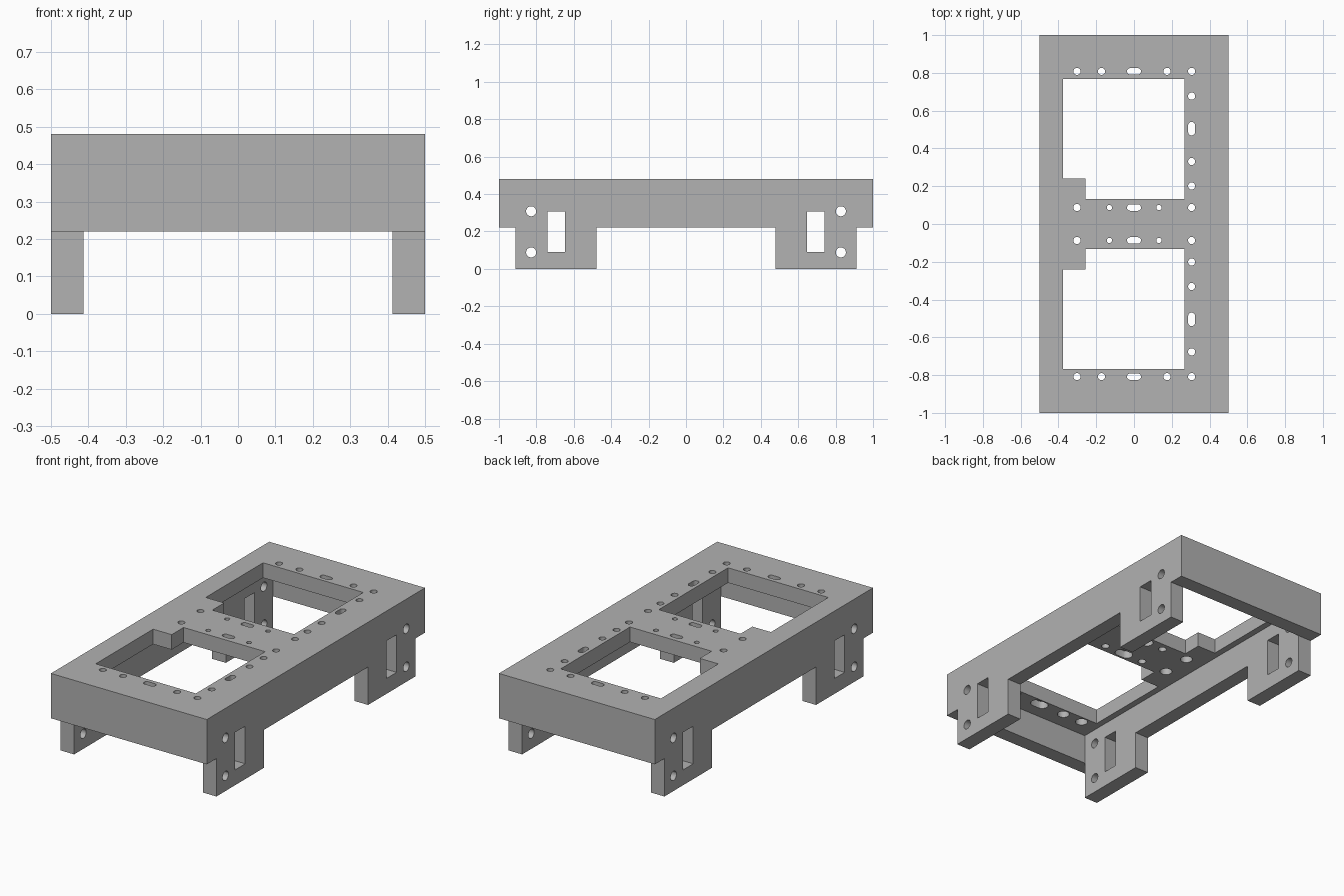
import bpy, bmesh, math

cube = bpy.data.objects.get("Cube")
if cube:
    bpy.data.objects.remove(cube, do_unlink=True)

HEIGHT, SKIRT, PLATE = 0.48, 0.22, 0.393   # top, skirt bottom, plate underside


def prism(bm, outline, axis, lo, hi):
    """Extrude a 2D outline along x (outline in y,z) or z (outline in x,y)."""
    place = (lambda p, h: (h, p[0], p[1])) if axis == "x" else (lambda p, h: (p[0], p[1], h))
    face = bm.faces.new([bm.verts.new(place(p, lo)) for p in outline])
    top = bmesh.ops.extrude_face_region(bm, geom=[face])["geom"]
    shift = (hi - lo, 0, 0) if axis == "x" else (0, 0, hi - lo)
    bmesh.ops.translate(bm, vec=shift, verts=[v for v in top if isinstance(v, bmesh.types.BMVert)])


def rect(a0, a1, b0, b1):
    return [(a0, b0), (a1, b0), (a1, b1), (a0, b1)]


def slot(cx, cy, radius, dx=0, dy=0, n=24):
    """Circle stretched by half lengths dx, dy into a rounded slot."""
    points = []
    for i in range(n):
        t = 2 * math.pi * (i + 0.5) / n
        c, s = math.cos(t), math.sin(t)
        points.append((cx + radius * c + math.copysign(dx, c),
                       cy + radius * s + math.copysign(dy, s)))
    return points


def finish(bm, name):
    bmesh.ops.recalc_face_normals(bm, faces=bm.faces)
    mesh = bpy.data.meshes.new(name)
    bm.to_mesh(mesh)
    bm.free()
    obj = bpy.data.objects.new(name, mesh)
    bpy.context.collection.objects.link(obj)
    return obj


def cut(target, bm, name):
    cutter = finish(bm, name)
    cutter.hide_render = True
    mod = target.modifiers.new(name, "BOOLEAN")
    mod.operation, mod.solver, mod.object = "DIFFERENCE", "EXACT", cutter
    bpy.context.view_layer.objects.active = target
    bpy.ops.object.modifier_apply(modifier=name)
    bpy.data.objects.remove(cutter, do_unlink=True)


# Body: side silhouette with skirt and four legs
half = [(0.478, SKIRT), (0.478, 0), (0.912, 0), (0.912, SKIRT), (1, SKIRT), (1, HEIGHT)]
bm = bmesh.new()
prism(bm, half + [(-y, z) for y, z in reversed(half)], "x", -0.5, 0.5)
frame = finish(bm, "mounting_frame")

# Hollow underside
bm = bmesh.new()
prism(bm, rect(-0.413, 0.413, -0.912, 0.912), "z", -0.1, PLATE)
cut(frame, bm, "hollow")

# Screw holes in the top plate: x, y, radius, half stretch in x and y
holes = []
for x in (-0.302, -0.172, 0.175, 0.305):
    holes.append((x, 0.808, 0.019, 0, 0))
for x in (-0.302, 0.305):
    holes.append((x, 0.087, 0.019, 0, 0))
for x in (-0.13, 0.132):
    holes.append((x, 0.087, 0.014, 0, 0))
for y in (0.677, 0.331, 0.201):
    holes.append((0.305, y, 0.019, 0, 0))
for y in (0.087, 0.808):
    holes.append((0.0, y, 0.017, 0.02, 0))
holes.append((0.305, 0.505, 0.018, 0, 0.018))

# Wider recesses under the holes
bm = bmesh.new()
for side in (1, -1):
    for x, y, r, dx, dy in holes:
        recess = 0.022 if r < 0.016 else 0.033
        prism(bm, slot(x, side * y, recess, dx, dy), "z", 0.3, 0.437)
cut(frame, bm, "recesses")

# Notched windows, through holes, leg slots and leg bolt holes
window = [(-0.376, 0.767), (-0.376, 0.241), (-0.257, 0.241),
          (-0.257, 0.132), (0.267, 0.132), (0.267, 0.767)]
bm = bmesh.new()
for side in (1, -1):
    prism(bm, [(x, side * y) for x, y in window], "z", 0.3, 0.6)
    for x, y, r, dx, dy in holes:
        prism(bm, slot(x, side * y, r, dx, dy), "z", 0.3, 0.6)
    prism(bm, rect(side * 0.648, side * 0.74, 0.089, 0.307), "x", -0.6, 0.6)
    for z in (0.088, 0.308):
        prism(bm, slot(side * 0.828, z, 0.027), "x", -0.6, 0.6)
cut(frame, bm, "openings")

# Colour and shading
grey = bpy.data.materials.new("plain_grey")
grey.use_nodes = True
grey.diffuse_color = (0.445, 0.445, 0.445, 1)
grey.node_tree.nodes["Principled BSDF"].inputs["Base Color"].default_value = grey.diffuse_color
frame.data.materials.clear()
frame.data.materials.append(grey)
bpy.ops.object.select_all(action="DESELECT")
frame.select_set(True)
bpy.context.view_layer.objects.active = frame
bpy.ops.object.shade_smooth_by_angle(angle=math.radians(30))
